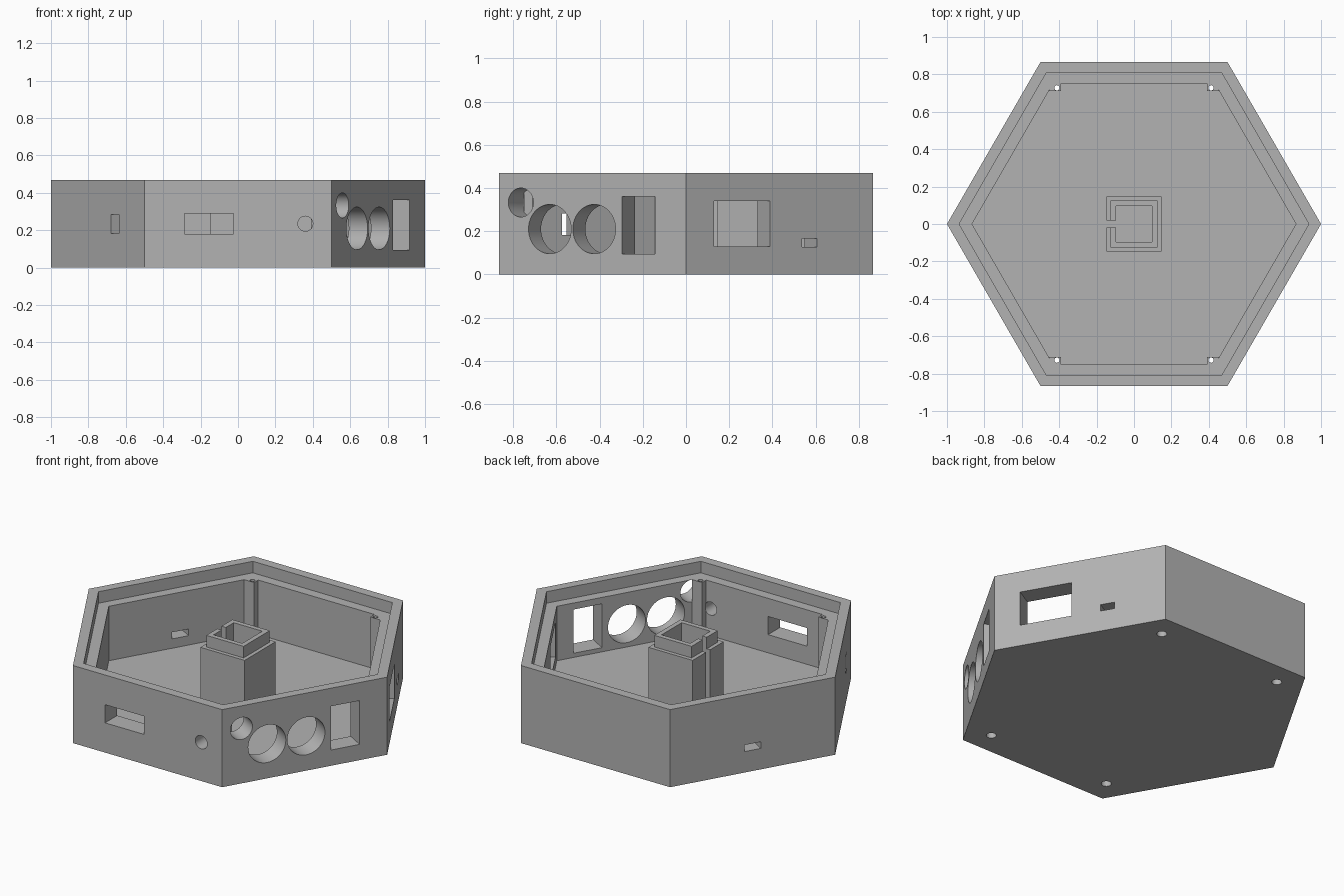
import bpy, bmesh
from math import pi, radians, cos, sin
from mathutils import Matrix, Vector

cube = bpy.data.objects.get("Cube")
if cube:
    bpy.data.objects.remove(cube, do_unlink=True)

HEIGHT, LEDGE, FLOOR = 0.47, 0.40, 0.07
APOTHEM = 0.866
INNER_R, LIP_R = 0.866, 0.935

grey = bpy.data.materials.new("matte_grey")
grey.use_nodes = True
grey.diffuse_color = (0.45, 0.45, 0.45, 1)
grey.node_tree.nodes["Principled BSDF"].inputs["Base Color"].default_value = (0.45, 0.45, 0.45, 1)


def prism(name, points, z0, z1):
    """Extrude a flat outline from z0 up to z1."""
    bm = bmesh.new()
    face = bm.faces.new([bm.verts.new((x, y, z0)) for x, y in points])
    top = bmesh.ops.extrude_face_region(bm, geom=[face])["geom"]
    bmesh.ops.translate(bm, vec=(0, 0, z1 - z0), verts=[v for v in top if isinstance(v, bmesh.types.BMVert)])
    bmesh.ops.recalc_face_normals(bm, faces=bm.faces)
    mesh = bpy.data.meshes.new(name)
    bm.to_mesh(mesh)
    bm.free()
    mesh.materials.append(grey)
    obj = bpy.data.objects.new(name, mesh)
    bpy.context.collection.objects.link(obj)
    return obj


def ring(radius, count, cx=0, cy=0):
    return [(cx + radius * cos(2 * pi * i / count), cy + radius * sin(2 * pi * i / count)) for i in range(count)]


def rect(w, h, cx=0, cy=0):
    return [(cx + a * w / 2, cy + b * h / 2) for a, b in ((-1, -1), (1, -1), (1, 1), (-1, 1))]


def cut(target, cutter):
    """Subtract the cutter, then discard it."""
    mod = target.modifiers.new("cut", "BOOLEAN")
    mod.operation, mod.solver, mod.object = "DIFFERENCE", "EXACT", cutter
    bpy.ops.object.select_all(action="DESELECT")
    bpy.context.view_layer.objects.active = target
    target.select_set(True)
    bpy.ops.object.modifier_apply(modifier=mod.name)
    bpy.data.objects.remove(cutter, do_unlink=True)


def wall_cut(target, angle, outline):
    """Cut an outline (along the wall, height) through the wall facing the angle."""
    a = radians(angle)
    normal = Vector((cos(a), sin(a), 0))
    along = Vector((-sin(a), cos(a), 0))
    cutter = prism("wall_cutter", outline, -0.15, 0.05)
    frame = Matrix((along, (0, 0, 1), normal)).transposed().to_4x4()
    cutter.matrix_world = Matrix.Translation(normal * APOTHEM) @ frame
    bpy.context.view_layer.update()
    cut(target, cutter)


# Hexagonal tray with a stepped rim for a lid
tray = prism("tray", ring(1, 6), 0, HEIGHT)
cut(tray, prism("cavity", ring(INNER_R, 6), FLOOR, HEIGHT + 0.1))
cut(tray, prism("lid_recess", ring(LIP_R, 6), LEDGE, HEIGHT + 0.1))

# Rectangular openings: wall angle, centre along wall, centre height, width, height
for angle, u, z, w, h in (
    (-90, -0.155, 0.235, 0.26, 0.11),
    (-30, 0.246, 0.228, 0.174, 0.265),
    (30, -0.20, 0.235, 0.30, 0.21),
    (30, 0.16, 0.147, 0.08, 0.04),
    (150, 0.0, 0.147, 0.10, 0.04),
    (-150, 0.185, 0.233, 0.09, 0.10),
):
    wall_cut(tray, angle, rect(w, h, u, z))

# Round openings: wall angle, centre along wall, centre height, radius
for angle, u, z, r in (
    (-90, 0.36, 0.235, 0.04),
    (-30, -0.383, 0.333, 0.067),
    (-30, -0.228, 0.21, 0.114),
    (-30, 0.009, 0.21, 0.114),
):
    wall_cut(tray, angle, ring(r, 48, u, z))

# Corner screw posts, drilled through the floor and countersunk below
for sx in (-1, 1):
    for sy in (-1, 1):
        side = ("left" if sx > 0 else "right") + ("_back" if sy > 0 else "_front")
        outline = [(0.39, 0.75), (0.39, 0.71), (0.456, 0.71), (0.433, 0.75)]
        post = prism("screw_post_" + side, [(sx * x, sy * y) for x, y in outline], FLOOR, LEDGE)
        cx, cy = sx * 0.412, sy * 0.728
        for target in (tray, post):
            cut(target, prism("screw_hole", ring(0.014, 24, cx, cy), -0.1, HEIGHT))
        cut(tray, prism("screw_head_hole", ring(0.028, 24, cx, cy), -0.1, 0.04))

# Hollow stepped column in the middle, slotted on one side
def slotted(half):
    inner, gap = 0.096, 0.02
    return [(-half, gap), (-half, half), (half, half), (half, -half), (-half, -half), (-half, -gap),
            (-inner, -gap), (-inner, -inner), (inner, -inner), (inner, inner), (-inner, inner), (-inner, gap)]


prism("column_base", slotted(0.148), FLOOR, LEDGE)
prism("column_collar", slotted(0.125), LEDGE, HEIGHT)

# Smooth the round bores, keep edges sharp
bpy.ops.object.select_all(action="DESELECT")
for obj in bpy.context.collection.objects:
    if obj.type == "MESH":
        obj.select_set(True)
bpy.context.view_layer.objects.active = tray
bpy.ops.object.shade_smooth_by_angle(angle=radians(30))
